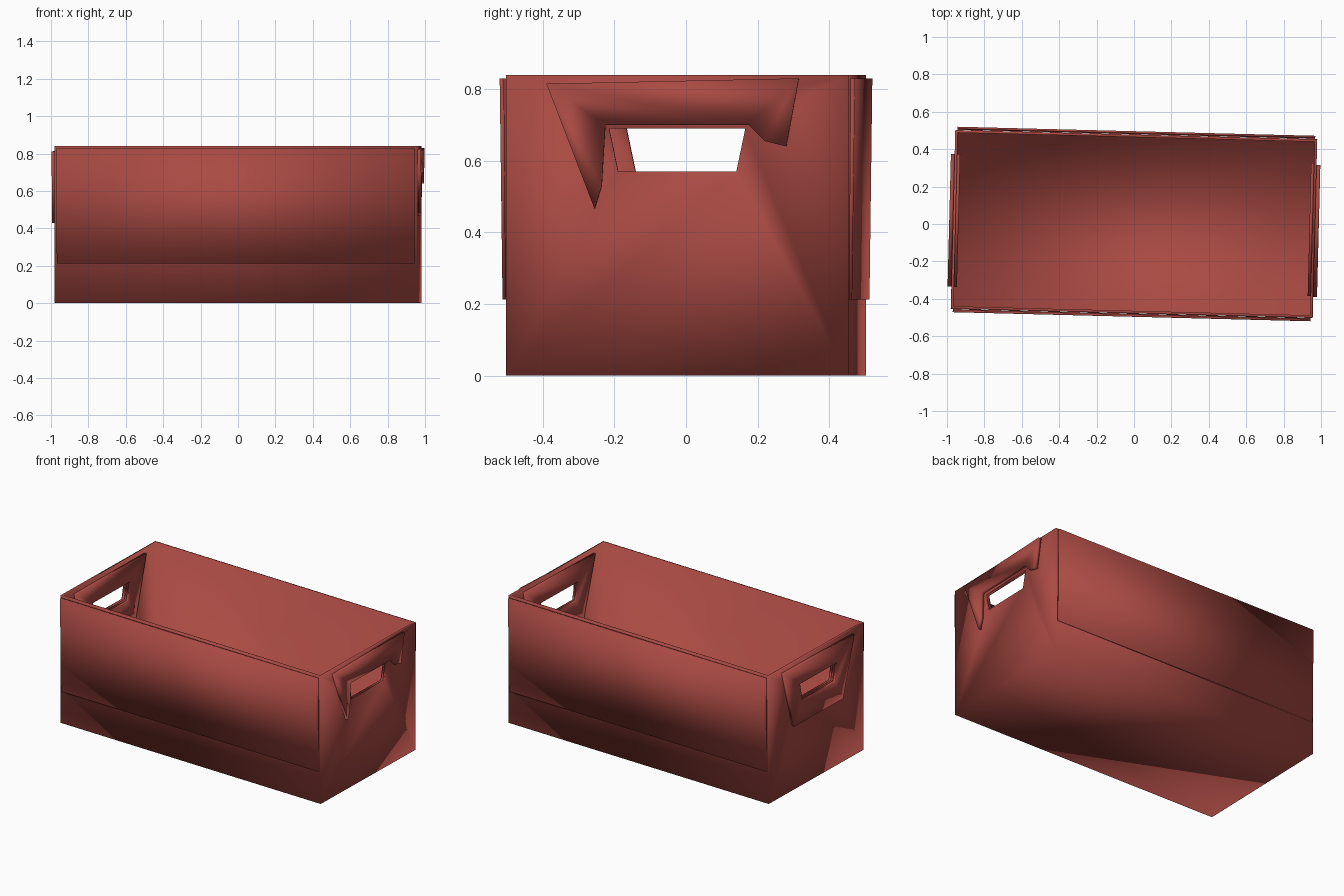
import bpy, bmesh
from math import radians
from mathutils import Matrix

cube = bpy.data.objects.get("Cube")
if cube:
    bpy.data.objects.remove(cube, do_unlink=True)

red = bpy.data.materials.new("brick_red")
red.use_nodes = True
color = (0.40, 0.068, 0.056, 1)
red.diffuse_color = color
red.node_tree.nodes["Principled BSDF"].inputs["Base Color"].default_value = color

TURN = Matrix.Rotation(radians(-1.45), 4, 'Z')   # crate sits slightly turned
HX, HY, TOP = 0.968, 0.478, 0.84
HOLE = [(-0.165, 0.57), (0.165, 0.57), (0.19, 0.69), (-0.19, 0.69)]
TRAPEZOID = [(-0.245, 0.43), (0.245, 0.43), (0.35, 0.815), (-0.36, 0.81)]
HOOKED = [(-0.23, 0.465), (-0.21, 0.53), (-0.2, 0.7), (0.2, 0.7),
          (0.245, 0.655), (0.305, 0.64), (0.34, 0.83), (-0.365, 0.815)]


def finish(name, bm, thickness=0):
    """Turn a bmesh into a smooth red object, optionally thickened inwards."""
    bmesh.ops.recalc_face_normals(bm, faces=bm.faces)
    bm.transform(TURN)
    mesh = bpy.data.meshes.new(name)
    bm.to_mesh(mesh)
    bm.free()
    for p in mesh.polygons:
        p.use_smooth = True
    mesh.materials.append(red)
    ob = bpy.data.objects.new(name, mesh)
    bpy.context.collection.objects.link(ob)
    if thickness:
        mod = ob.modifiers.new("thickness", 'SOLIDIFY')
        mod.thickness, mod.offset = thickness, -1
        mod.use_even_offset = True
    return ob


def ring_faces(bm, outer, inner):
    for i in range(4):
        j = (i + 1) % 4
        bm.faces.new((outer[i], outer[j], inner[j], inner[i]))


def end_plate(name, x0, x1, outline, hole=None):
    """Plate parallel to the end walls, either plain or with the hand hole."""
    bm = bmesh.new()
    outer = [bm.verts.new((x0, y, z)) for y, z in outline]
    if hole:
        ring_faces(bm, outer, [bm.verts.new((x0, y, z)) for y, z in hole])
    else:
        bm.faces.new(outer)
    res = bmesh.ops.extrude_face_region(bm, geom=bm.faces[:], use_keep_orig=True)
    moved = [v for v in res["geom"] if isinstance(v, bmesh.types.BMVert)]
    bmesh.ops.translate(bm, vec=(x1 - x0, 0, 0), verts=moved)
    return finish(name, bm)


# Open crate shell with a hand hole in each end wall
bm = bmesh.new()
corners = [(-HX, -HY), (HX, -HY), (HX, HY), (-HX, HY)]
low = [bm.verts.new((x, y, 0)) for x, y in corners]
high = [bm.verts.new((x, y, TOP)) for x, y in corners]
bm.faces.new(low[::-1])
for i in (0, 2):
    j = (i + 1) % 4
    bm.faces.new((low[i], low[j], high[j], high[i]))
for x, a, b in ((HX, 1, 2), (-HX, 0, 3)):
    hole = [bm.verts.new((x, y, z)) for y, z in HOLE]
    ring_faces(bm, [low[a], low[b], high[b], high[a]], hole)
# outward winding is needed for the inward thickness
finish("crate_shell", bm, 0.014)

# Outer boards covering the upper part of both long sides, leaning outward
for name, s in (("front_board", -1), ("back_board", 1)):
    bm = bmesh.new()
    bmesh.ops.create_cube(bm, size=1)
    for v in bm.verts:
        up, out = v.co.z > 0, v.co.y * s > 0
        y = (0.496 if up else 0.488) if out else (0.484 if up else 0.479)
        v.co = (1.914 * v.co.x, s * y, 0.83 if up else 0.213)
    finish(name, bm)

# Raised handle surrounds outside and inside the end walls
end_plate("left_handle_surround", HX, 0.988, HOOKED)
end_plate("right_handle_surround", -HX, -0.988, TRAPEZOID, HOLE)
for name, s in (("left_inner_surround", 1), ("right_inner_surround", -1)):
    end_plate(name, s * 0.954, s * 0.938, TRAPEZOID, HOLE)
